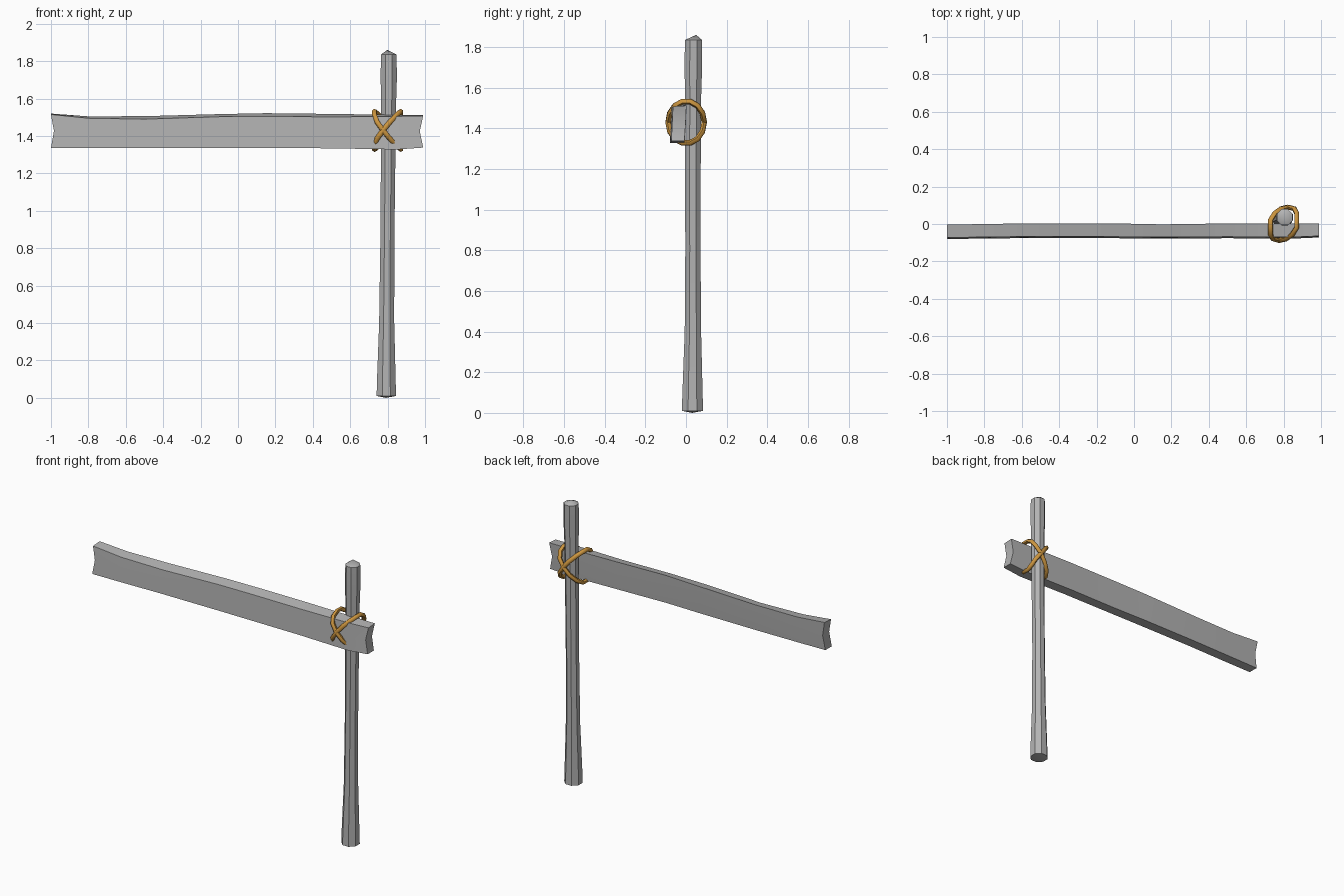
import bpy, bmesh, math
from mathutils import Vector

cube = bpy.data.objects.get("Cube")
if cube:
    bpy.data.objects.remove(cube, do_unlink=True)


def material(name, rgb):
    mat = bpy.data.materials.new(name)
    mat.use_nodes = True
    mat.diffuse_color = (*rgb, 1)
    mat.node_tree.nodes["Principled BSDF"].inputs["Base Color"].default_value = (*rgb, 1)
    return mat


def loft(name, rings, mat, tips=(None, None), angle=35):
    """Skin a list of point rings; each end is fanned to its tip point."""
    bm = bmesh.new()
    rows = [[bm.verts.new(p) for p in ring] for ring in rings]
    n = len(rows[0])
    for a, b in zip(rows, rows[1:]):
        for i in range(n):
            j = (i + 1) % n
            bm.faces.new((a[i], a[j], b[j], b[i]))
    for row, tip in zip((rows[0], rows[-1]), tips):
        if tip:
            v = bm.verts.new(tip)
            for i in range(n):
                bm.faces.new((row[i], row[(i + 1) % n], v))
        else:
            # plank ends: two quads meeting in a notch at mid height
            bm.faces.new((row[0], row[1], row[2], row[5]))
            bm.faces.new((row[5], row[2], row[3], row[4]))
    bmesh.ops.recalc_face_normals(bm, faces=bm.faces)
    mesh = bpy.data.meshes.new(name)
    bm.to_mesh(mesh)
    bm.free()
    obj = bpy.data.objects.new(name, mesh)
    bpy.context.collection.objects.link(obj)
    mesh.materials.append(mat)
    smooth(obj, angle)
    return obj


def smooth(obj, angle):
    bpy.ops.object.select_all(action="DESELECT")
    obj.select_set(True)
    bpy.context.view_layer.objects.active = obj
    bpy.ops.object.shade_smooth_by_angle(angle=math.radians(angle))


wood = material("weathered grey wood", (0.45, 0.45, 0.45))
rope = material("tan rope", (0.60, 0.30, 0.05))

# Post: eight-sided pole, flared at the foot, with a blunt pointed top
post_profile = [  # z, centre x, centre y, radius
    (0.01, 0.793, 0.032, 0.054),
    (0.09, 0.793, 0.032, 0.052),
    (0.40, 0.795, 0.034, 0.042),
    (0.80, 0.798, 0.034, 0.039),
    (1.20, 0.802, 0.034, 0.040),
    (1.55, 0.805, 0.035, 0.041),
    (1.70, 0.806, 0.036, 0.045),
    (1.835, 0.806, 0.037, 0.044),
]
post_rings = []
for z, cx, cy, r in post_profile:
    ring = []
    for i in range(8):
        a = math.tau * (i + 0.5) / 8
        ring.append((cx + 1.04 * r * math.cos(a), cy + 1.04 * r * math.sin(a), z))
    post_rings.append(ring)
loft("post", post_rings, wood, ((0.79, 0.03, 0), (0.798, 0.05, 1.86)), 40)

# Plank: hewn board with a wavy upper edge and notched ends
plank_sections = [  # x, bottom z, front top z, back top z, front y, back y, end notch
    (-1.00, 1.335, 1.515, 1.52, -0.072, -0.004, 0.016),
    (-0.80, 1.335, 1.495, 1.505, -0.070, 0.000, 0),
    (-0.50, 1.336, 1.490, 1.506, -0.066, 0.004, 0),
    (-0.10, 1.337, 1.503, 1.517, -0.068, 0.003, 0),
    (0.15, 1.337, 1.505, 1.522, -0.070, -0.002, 0),
    (0.50, 1.334, 1.502, 1.518, -0.068, 0.003, 0),
    (0.85, 1.328, 1.505, 1.513, -0.070, 0.003, 0),
    (0.99, 1.338, 1.508, 1.512, -0.064, 0.002, -0.018),
]
plank_rings = []
for x, lo, front_top, back_top, yf, yb, notch in plank_sections:
    mid = (lo + back_top) / 2
    plank_rings.append([
        (x, yf, front_top), (x, yb, back_top), (x + notch, yb - 0.004, mid),
        (x, yb - 0.010, lo), (x, yf - 0.008, lo), (x + notch, yf - 0.004, mid),
    ])
loft("plank", plank_rings, wood, angle=40)


# Lashing: two slanted loops that cross in front and behind
def rope_loop(name, side):
    curve = bpy.data.curves.new(name, "CURVE")
    curve.dimensions = "3D"
    curve.bevel_depth = 0.014
    curve.bevel_resolution = 1
    spline = curve.splines.new("POLY")
    count = 14
    spline.points.add(count - 1)
    for i, point in enumerate(spline.points):
        a = math.tau * i / count
        lean = max(-1, min(1, 1.2 * math.sin(a + side * 0.3)))
        pos = Vector((0.80 + side * 0.07 * lean,
                      0.001 + 0.089 * math.cos(a),
                      1.43 + 0.104 * math.sin(a)))
        point.co = (*pos, 1)
    spline.use_cyclic_u = True
    curve.materials.append(rope)
    obj = bpy.data.objects.new(name, curve)
    bpy.context.collection.objects.link(obj)
    bpy.ops.object.select_all(action="DESELECT")
    obj.select_set(True)
    bpy.context.view_layer.objects.active = obj
    bpy.ops.object.convert(target="MESH")
    smooth(bpy.context.view_layer.objects.active, 60)


rope_loop("left_rope_loop", 1)
rope_loop("right_rope_loop", -1)
